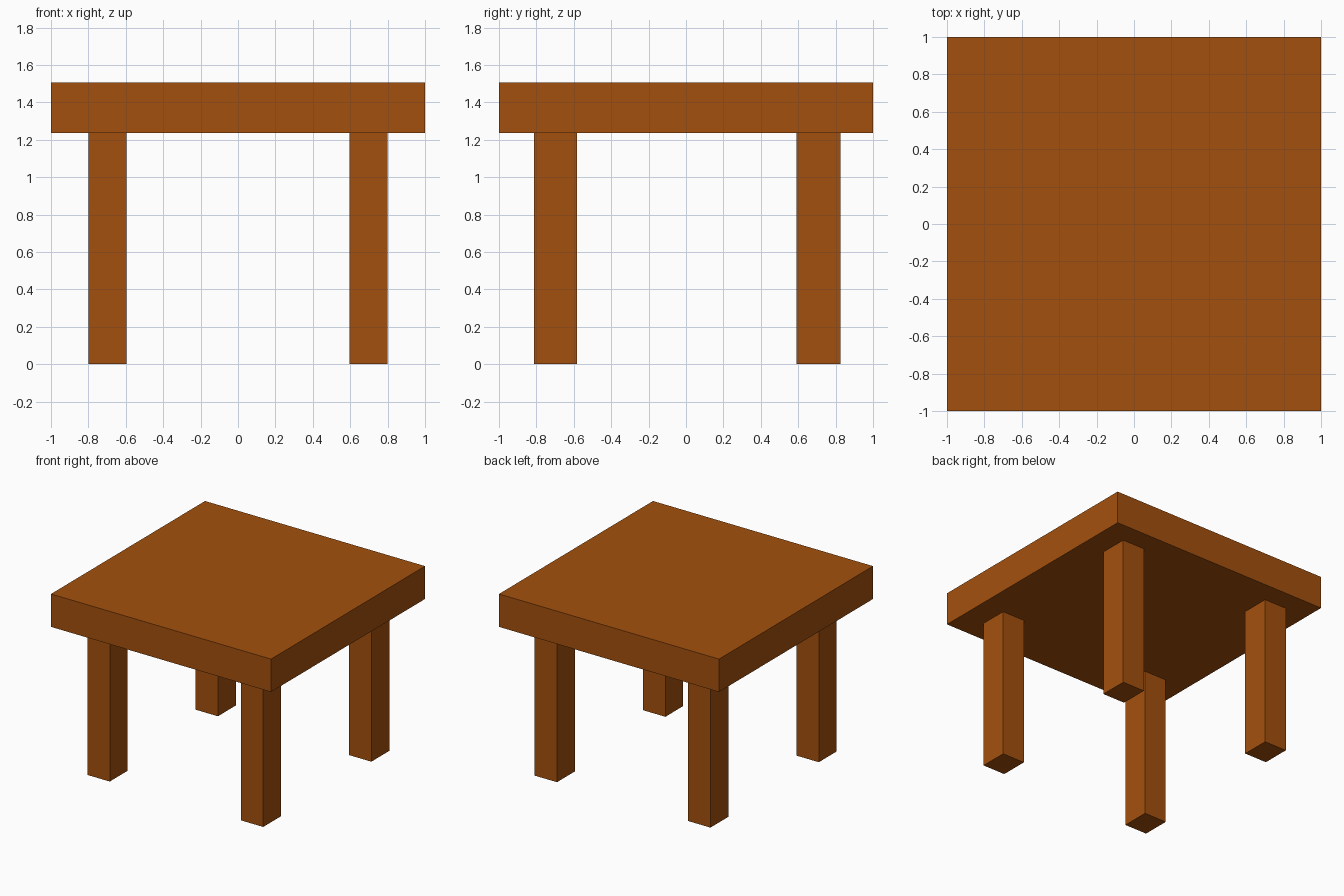
import bpy

if "Cube" in bpy.data.objects:
    bpy.data.objects.remove(bpy.data.objects["Cube"])

wood = bpy.data.materials.new("warm brown wood")
wood.diffuse_color = (0.37, 0.081, 0.004, 1.0)
wood.use_nodes = True
wood.node_tree.nodes["Principled BSDF"].inputs["Base Color"].default_value = wood.diffuse_color


def box(name, x, y, z):
    """Box spanning the given (min, max) ranges."""
    spans = (x, y, z)
    bpy.ops.mesh.primitive_cube_add(size=1, location=[(a + b) / 2 for a, b in spans])
    obj = bpy.context.object
    obj.name = name
    obj.scale = [b - a for a, b in spans]
    bpy.ops.object.transform_apply(location=False, rotation=False, scale=True)
    obj.data.materials.append(wood)
    return obj


# Thick square top
UNDERSIDE = 1.235
box("table_top", (-1, 1), (-1, 1), (UNDERSIDE, 1.505))

# Four legs, slightly deeper than wide
for side, x in (("left", (-0.80, -0.597)), ("right", (0.595, 0.798))):
    for end, y in (("front", (-0.812, -0.582)), ("back", (0.592, 0.825))):
        box(f"{end}_{side}_leg", x, y, (0, UNDERSIDE))
